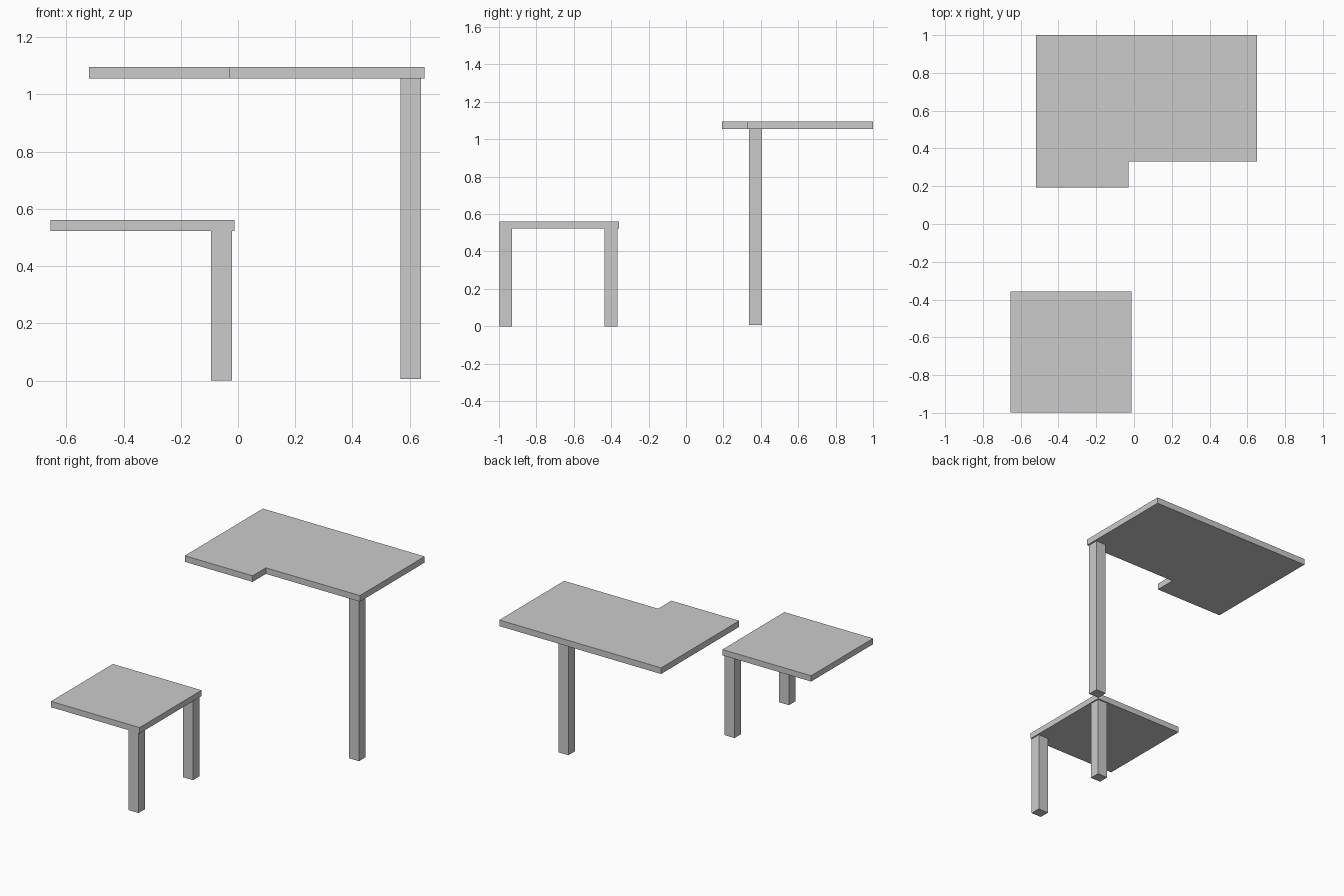
import bpy
import bmesh

if "Cube" in bpy.data.objects:
    bpy.data.objects.remove(bpy.data.objects["Cube"])


def prism(name, outline, z0, z1):
    """Extrude a flat xy outline from z0 up to z1."""
    bm = bmesh.new()
    face = bm.faces.new([bm.verts.new((x, y, z0)) for x, y in outline])
    ext = bmesh.ops.extrude_face_region(bm, geom=[face], use_keep_orig=True)
    for v in ext["geom"]:
        if isinstance(v, bmesh.types.BMVert):
            v.co.z = z1
    bmesh.ops.recalc_face_normals(bm, faces=bm.faces)
    mesh = bpy.data.meshes.new(name)
    bm.to_mesh(mesh)
    bm.free()
    obj = bpy.data.objects.new(name, mesh)
    bpy.context.collection.objects.link(obj)
    return obj


def rect(x0, x1, y0, y1):
    return [(x0, y0), (x1, y0), (x1, y1), (x0, y1)]


# Low square table: top and two legs along its right edge
prism("low_table_top", rect(-0.655, -0.013, -0.998, -0.358), 0.523, 0.561)
for name, y in (("low_front_leg", -0.998), ("low_back_leg", -0.435)):
    prism(name, rect(-0.094, -0.021, y, y + 0.068), 0.0, 0.523)

# Tall L-shaped table: notched top and one corner leg
prism("tall_table_top",
      [(-0.52, 0.193), (-0.029, 0.193), (-0.029, 0.33),
       (0.651, 0.33), (0.651, 1.0), (-0.52, 1.0)], 1.055, 1.095)
prism("tall_leg", rect(0.567, 0.64, 0.337, 0.406), 0.006, 1.055)
